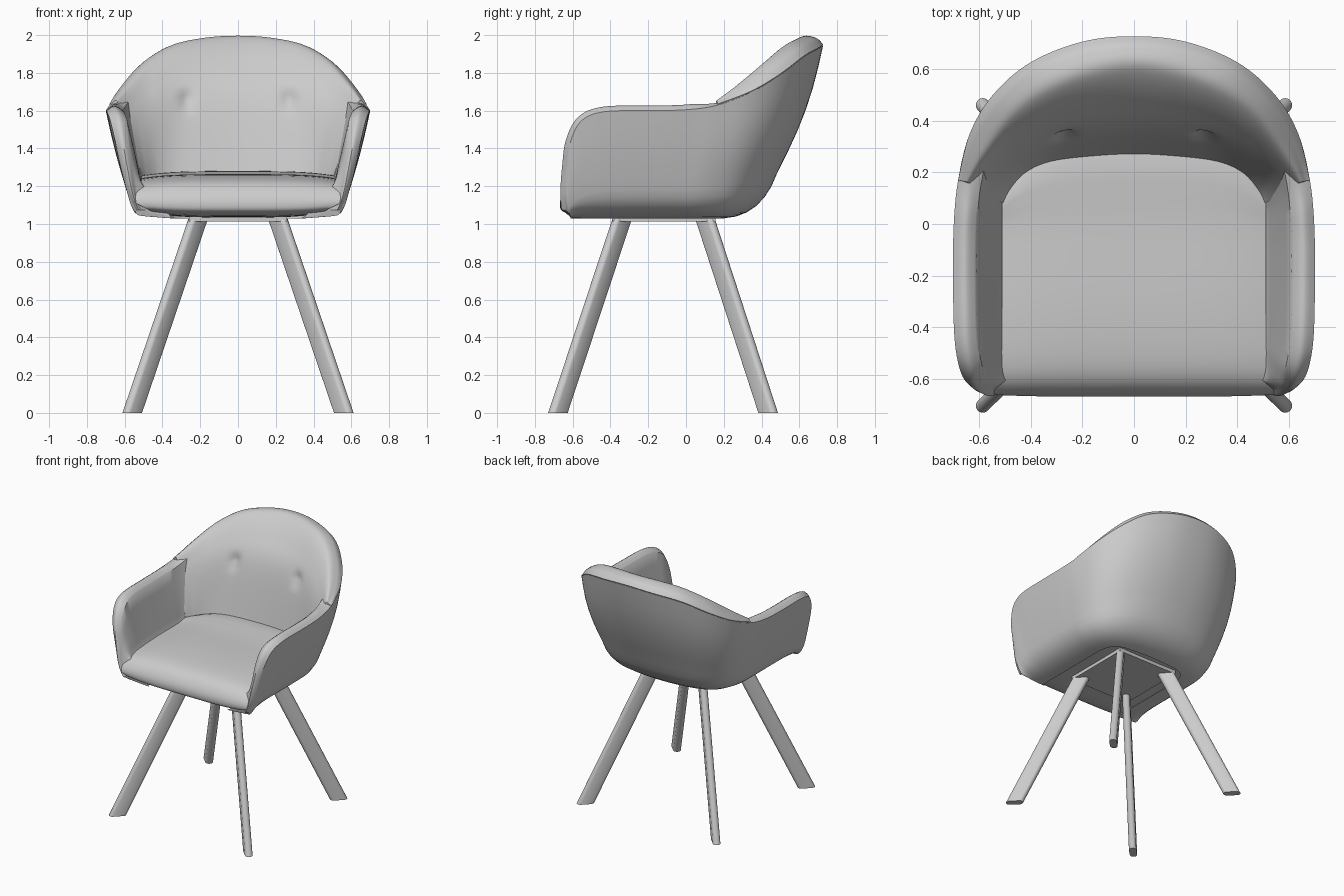
import bpy, bmesh, math
from mathutils import Vector as V

if "Cube" in bpy.data.objects:
    bpy.data.objects.remove(bpy.data.objects["Cube"])

grey = bpy.data.materials.new("light grey")
grey.diffuse_color = (0.6, 0.6, 0.6, 1)
grey.use_nodes = True
grey.node_tree.nodes["Principled BSDF"].inputs["Base Color"].default_value = grey.diffuse_color


def clamp(t):
    return max(0.0, min(1.0, t))


def spline(p, n):
    """Catmull-Rom curve through points p, n steps per span."""
    out = []
    for i in range(len(p) - 1):
        a, b, c, d = p[max(i - 1, 0)], p[i], p[i + 1], p[min(i + 2, len(p) - 1)]
        for k in range(n):
            t = k / n
            out.append(0.5 * (2 * b + (c - a) * t + (2 * a - 5 * b + 4 * c - d) * t ** 2
                              + (3 * b - a - 3 * c + d) * t ** 3))
    return out + [p[-1].copy()]


def mirrored(pts, n):
    """Half path ending on x = 0, completed by its mirror image and smoothed."""
    p = [V(q) for q in pts]
    return spline(p + [V((-q.x, q.y, q.z)) for q in reversed(p[:-1])], n)


def loft(name, rings, angle=40):
    """Closed solid through a row of closed cross-sections."""
    bm = bmesh.new()
    rows = [[bm.verts.new(q) for q in r] for r in rings]
    m = len(rows[0])
    for a, b in zip(rows, rows[1:]):
        for j in range(m):
            k = (j + 1) % m
            bm.faces.new((a[j], a[k], b[k], b[j]))
    bm.faces.new(rows[0])
    bm.faces.new(rows[-1])
    bmesh.ops.recalc_face_normals(bm, faces=bm.faces)
    me = bpy.data.meshes.new(name)
    bm.to_mesh(me)
    bm.free()
    me.materials.append(grey)
    ob = bpy.data.objects.new(name, me)
    bpy.context.collection.objects.link(ob)
    bpy.ops.object.select_all(action='DESELECT')
    ob.select_set(True)
    bpy.context.view_layer.objects.active = ob
    bpy.ops.object.shade_smooth_by_angle(angle=math.radians(angle))
    return ob


# Outer rim, from the foot of the arm front to the middle of the back
rim_half = [(.54, -.635, 1.075), (.577, -.64, 1.16), (.615, -.63, 1.30), (.65, -.61, 1.44),
            (.677, -.55, 1.55), (.695, -.43, 1.595), (.70, -.2, 1.60), (.697, 0, 1.605),
            (.68, .17, 1.63), (.635, .35, 1.70), (.545, .5, 1.79), (.4, .625, 1.885),
            (.2, .705, 1.93), (0, .726, 1.945)]
# Lower corner line of the shell
base_half = [(.53, -.61), (.545, -.61), (.55, -.59), (.555, -.55), (.555, -.48), (.555, -.38),
             (.555, -.2), (.555, -.05), (.55, .08), (.51, .21), (.43, .30), (.31, .36),
             (.16, .39), (0, .40)]
rim = mirrored(rim_half, 5)
base = mirrored([(x, y, 1.04) for x, y in base_half], 5)

# Shell: arms and outer back in one wrap
rings = []
for i, (R, C) in enumerate(zip(rim, base)):
    t = (rim[min(i + 1, len(rim) - 1)] - rim[max(i - 1, 0)]).normalized()
    if R.y < -.4:
        w = V((-1 if R.x > 0 else 1, 0, 0))
    else:
        w = V((-t.y, t.x, 0)).normalized()
    back = clamp((R.y - .05) / .5)
    thick = .03 + .06 * clamp((R.z - 1.1) / .45)
    A = C + w * .2 - V((0, 0, .01))
    M = C.lerp(R, .25)
    ring = []
    for k in range(7):
        u = k / 6
        ring.append(A * (1 - u) ** 2 + C * 2 * u * (1 - u) + M * u * u)
    for k in range(1, 7):
        u = k / 6
        ring.append(M.lerp(R, u) - w * math.sin(math.pi * u) * (.006 + .025 * back))
    I = R + w * thick
    T = R.lerp(I, .5) + t.cross(w) * .027 * clamp((.25 - R.y) / .2)
    S = C + w * .05
    S.z = min(1.2, R.z)
    ring += spline([R, T, I], 4)[1:]
    ring += [I.lerp(S, k / 5) for k in range(1, 6)]
    rings.append(ring)
loft("shell", rings)

# Back cushion: rolls over the rim and wraps round to the arms
crest = [(.64, .16, 1.65), (.58, .27, 1.735), (.47, .42, 1.86), (.33, .515, 1.94),
         (.17, .575, 1.975), (0, .60, 1.985)]
face = [(.57, .11, 1.45), (.52, .185, 1.5), (.44, .26, 1.58), (.31, .325, 1.64),
        (.16, .35, 1.66), (0, .36, 1.67)]
foot = [(.495, .075), (.475, .125), (.42, .19), (.33, .23), (.18, .25), (0, .26)]
n = 8
lines = [mirrored([(x, y, z + .006) for x, y, z in rim_half[8:]], n), mirrored(crest, n),
         mirrored(face, n), mirrored([(x, y, 1.22) for x, y in foot], n)]
rings = []
for O, T, J, S in zip(*lines):
    b = clamp((O.y - .17) / .35)
    E = O.lerp(T, .35) + V((0, 0, .025 * b))
    h = V((J.x - T.x, J.y - T.y, 0)).normalized()
    K = T.lerp(J, .45) + (h + V((0, 0, 1))) * .018 * b
    ring = spline([O, E, T, K, J, S], 8)
    for q in ring[20:]:      # tufted dimples
        d = (abs(q.x) - .27) ** 2 + (q.z - 1.66) ** 2
        q.y += .03 * math.exp(-d / .0014)
    rings.append(ring)
loft("back_cushion", rings, 50)

# Seat cushion: side profile swept across, back corners rounded off inside the shell
profile = [V((0, y, z)) for y, z in
           [(.31, 1.12), (.30, 1.27), (0, 1.265), (-.3, 1.262), (-.5, 1.245), (-.6, 1.215),
            (-.652, 1.16), (-.668, 1.10), (-.64, 1.06), (-.5, 1.037), (0, 1.035), (.22, 1.04)]]
profile = spline(profile, 4)
rings = []
for k in range(-12, 13):
    f = k / 12
    ring = []
    for p in profile:
        half = .51 + .04 * clamp((1.25 - p.z) / .1)
        if p.y > -.5:
            half = min(half, .53)
        half -= max(0, 1.11 - p.z) * 1.6
        z = 1.14 + (p.z - 1.14) * (1 - .17 * f ** 4)
        y = p.y * (1 - .65 * f ** 4) if p.y > 0 else p.y + .008 * f ** 4 * (p.y < -.5)
        ring.append(V((half * f, y, z)))
    rings.append(ring)
loft("seat_cushion", rings)

# Mounting plate under the seat
loft("mounting_plate", [[(x, y, z) for x, y in
                         ((-.26, -.39), (.26, -.39), (.26, .155), (-.26, .155))]
                        for z in (1.012, 1.045)])


# Splayed legs with a rounded flat section set along the diagonal
def leg(name, sx, sy, top, bottom):
    out = V((sx, sy, 0)).normalized()
    side = V((-out.y, out.x, 0))
    sec = []
    for k in range(20):
        a = 2 * math.pi * (k + .5) / 20
        shift = .035 if math.cos(a) > 0 else -.035
        sec.append(out * (shift + .027 * math.cos(a)) + side * .027 * math.sin(a))
    loft(name, [[V(c) + q for q in sec] for c in (bottom, top)])


for sx, side in ((1, "right"), (-1, "left")):
    leg("front_leg_" + side, sx, -1, (.21 * sx, -.337, 1.03), (.56 * sx, -.678, 0))
    leg("back_leg_" + side, sx, 1, (.21 * sx, .10, 1.03), (.56 * sx, .435, 0))
